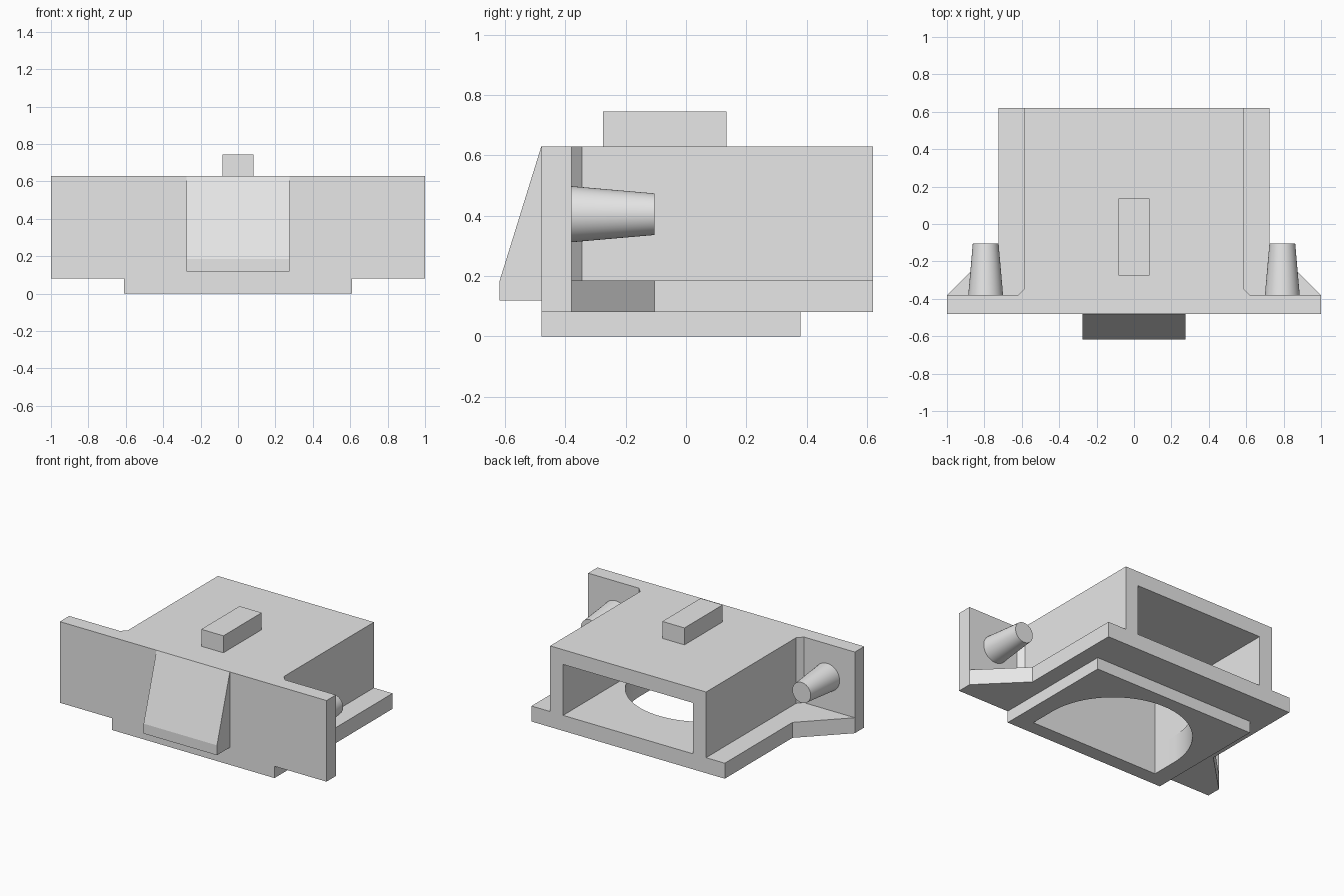
import bpy, bmesh, math

cube = bpy.data.objects.get("Cube")
if cube:
    bpy.data.objects.remove(cube, do_unlink=True)

grey = bpy.data.materials.new("plain_grey")
grey.use_nodes = True
grey.diffuse_color = (0.8, 0.8, 0.8, 1)
grey.node_tree.nodes["Principled BSDF"].inputs["Base Color"].default_value = (0.8, 0.8, 0.8, 1)


def prism(name, points, low, high, axis="Z"):
    """Extrude a closed outline along Z (points are x, y) or X (points are y, z)."""
    place = (lambda a, b, h: (a, b, h)) if axis == "Z" else (lambda a, b, h: (h, a, b))
    bm = bmesh.new()
    bottom = [bm.verts.new(place(a, b, low)) for a, b in points]
    top = [bm.verts.new(place(a, b, high)) for a, b in points]
    bm.faces.new(bottom)
    bm.faces.new(top)
    for i in range(len(points)):
        j = (i + 1) % len(points)
        bm.faces.new((bottom[i], bottom[j], top[j], top[i]))
    bmesh.ops.recalc_face_normals(bm, faces=bm.faces)
    mesh = bpy.data.meshes.new(name)
    bm.to_mesh(mesh)
    bm.free()
    mesh.materials.append(grey)
    obj = bpy.data.objects.new(name, mesh)
    bpy.context.collection.objects.link(obj)
    return obj


def box(name, x, y0, y1, z0, z1):
    return prism(name, [(-x, y0), (x, y0), (x, y1), (-x, y1)], z0, z1)


def mirrored(half):
    """Complete a right-hand outline with its reflection across x = 0."""
    return half + [(-x, y) for x, y in reversed(half)]


def activate(obj):
    bpy.ops.object.select_all(action="DESELECT")
    obj.select_set(True)
    bpy.context.view_layer.objects.active = obj


def cut(obj, cutter):
    mod = obj.modifiers.new("cut", "BOOLEAN")
    mod.operation = "DIFFERENCE"
    mod.solver = "EXACT"
    mod.object = cutter
    activate(obj)
    bpy.ops.object.modifier_apply(modifier=mod.name)
    bpy.ops.object.shade_smooth_by_angle(angle=math.radians(25))


FRONT, INNER, BACK = -0.48, -0.38, 0.62
FLOOR, ROOF = 0.185, 0.63
CAVITY = 0.4875

# Housing and front plate share one T-shaped outline with chamfered inner corners
housing = prism("housing", mirrored([(1, FRONT), (1, INNER), (0.62, INNER),
                                     (0.585, -0.345), (0.585, BACK)]), FLOOR, ROOF)

# Base flange tapers out to the ends of the front plate
flange = prism("base_flange", mirrored([(1, FRONT), (1, INNER), (0.725, -0.105),
                                        (0.725, BACK)]), 0.08, FLOOR)
pad = box("bottom_pad", 0.61, FRONT, 0.38, 0, 0.08)

# Rear opening and round-backed floor hole
opening = box("opening_cutter", CAVITY, INNER, 0.8, 0.1, 0.53)
arc = [(CAVITY * math.cos(math.pi * i / 48), -0.2 + CAVITY * math.sin(math.pi * i / 48))
       for i in range(49)]
hole = prism("hole_cutter", [(-CAVITY, INNER), (CAVITY, INNER)] + arc, -0.1, 0.3)
cut(housing, opening)
cut(flange, hole)
cut(pad, hole)
for cutter in (opening, hole):
    bpy.data.objects.remove(cutter, do_unlink=True)

# Top nub and front wedge
box("top_nub", 0.083, -0.275, 0.135, ROOF, 0.745)
prism("front_wedge", [(FRONT, 0.118), (-0.618, 0.118), (-0.618, 0.185), (FRONT, ROOF)],
      -0.275, 0.275, "X")

# Tapered pegs behind the plate ends
for side, name in ((1, "left_peg"), (-1, "right_peg")):
    bpy.ops.mesh.primitive_cone_add(vertices=48, radius1=0.093, radius2=0.069,
                                    depth=0.275, location=(side * 0.793, -0.2425, 0.405),
                                    rotation=(-math.pi / 2, 0, 0))
    peg = bpy.context.object
    peg.name = name
    peg.data.materials.append(grey)
    bpy.ops.object.shade_smooth_by_angle(angle=math.radians(30))
